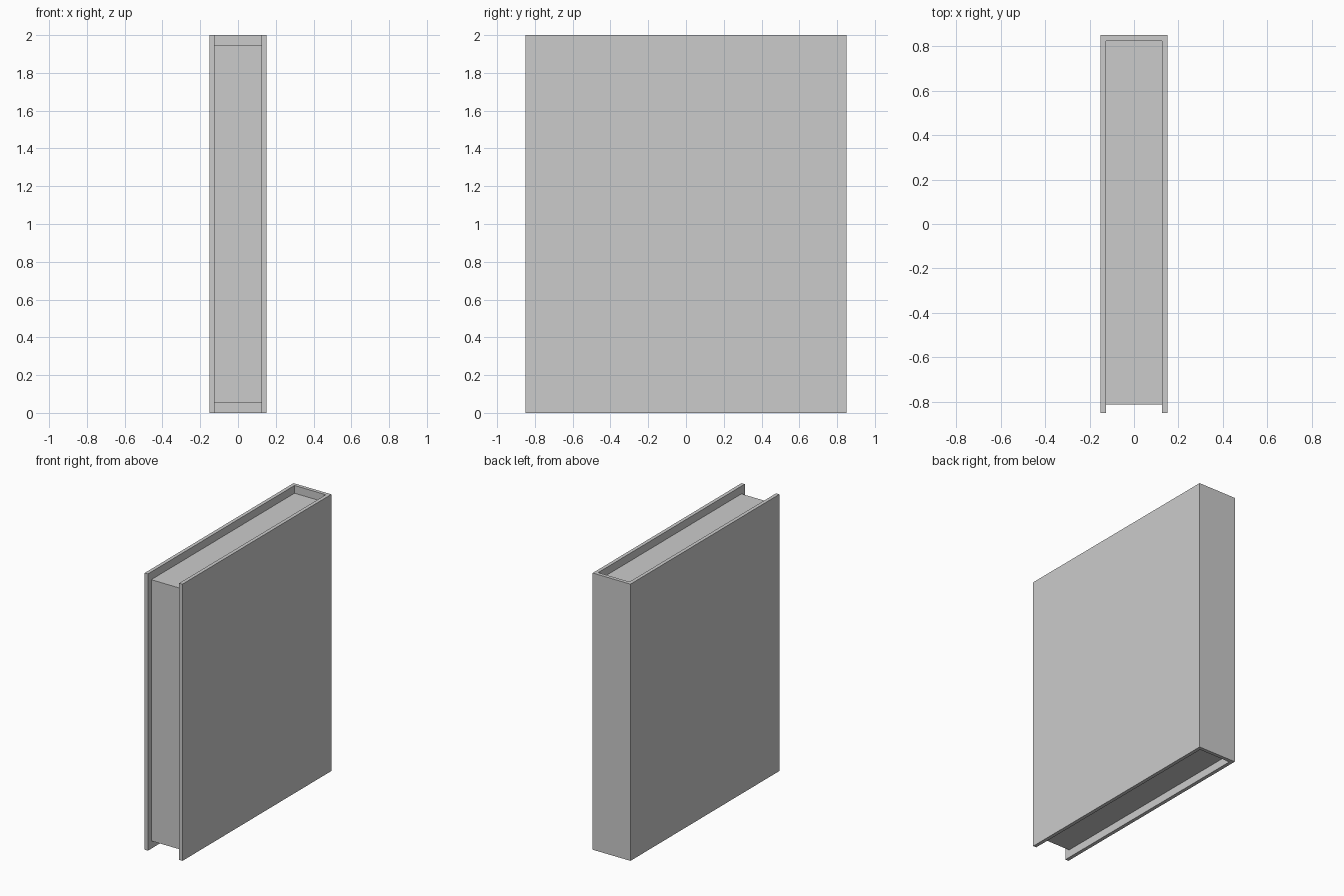
import bpy, bmesh

if "Cube" in bpy.data.objects:
    bpy.data.objects.remove(bpy.data.objects["Cube"])

W, D, H = 0.151, 0.85, 2.0   # half width, half depth, height
T = 0.026                    # cover board thickness


def extruded(name, outline, z0, z1):
    """Extrude an xy outline from z0 to z1."""
    bm = bmesh.new()
    face = bm.faces.new([bm.verts.new((x, y, z0)) for x, y in outline])
    ext = bmesh.ops.extrude_face_region(bm, geom=[face])
    top = [v for v in ext["geom"] if isinstance(v, bmesh.types.BMVert)]
    bmesh.ops.translate(bm, verts=top, vec=(0, 0, z1 - z0))
    bmesh.ops.recalc_face_normals(bm, faces=bm.faces)
    mesh = bpy.data.meshes.new(name)
    bm.to_mesh(mesh)
    bm.free()
    obj = bpy.data.objects.new(name, mesh)
    bpy.context.collection.objects.link(obj)
    return obj


# Cover: two boards joined by the spine at the back, open to the front
half = [(W, D), (W, -D), (W - T, -D), (W - T, D - T)]
extruded("book_cover", half + [(-x, y) for x, y in reversed(half)], 0, H)

# Page block: recessed at the top, bottom and front edge
px, front, back = W - T, -0.812, D - T
extruded("page_block", [(-px, front), (px, front), (px, back), (-px, back)],
         0.056, H - 0.056)
